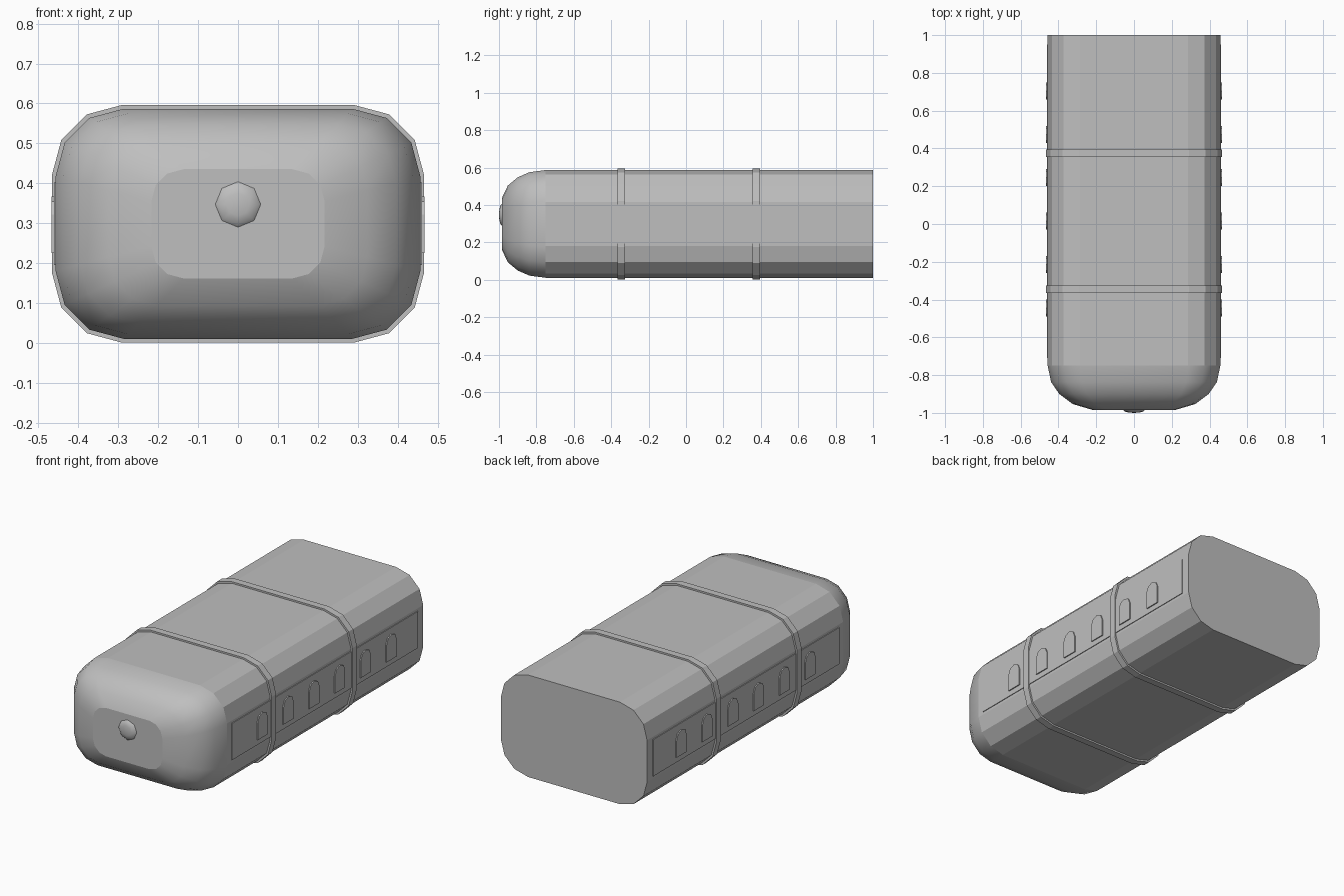
import bpy, bmesh, math
from mathutils import Matrix

if "Cube" in bpy.data.objects:
    bpy.data.objects.remove(bpy.data.objects["Cube"])

ZC = 0.2985  # height of the body axis

grey = bpy.data.materials.new("light_grey")
grey.diffuse_color = (0.52, 0.52, 0.52, 1)
grey.use_nodes = True
grey.node_tree.nodes["Principled BSDF"].inputs["Base Color"].default_value = grey.diffuse_color


def finish(name, bm, angle=0):
    bmesh.ops.recalc_face_normals(bm, faces=bm.faces)
    me = bpy.data.meshes.new(name)
    bm.to_mesh(me)
    bm.free()
    me.materials.append(grey)
    ob = bpy.data.objects.new(name, me)
    bpy.context.collection.objects.link(ob)
    if angle:
        bpy.ops.object.select_all(action='DESELECT')
        ob.select_set(True)
        bpy.context.view_layer.objects.active = ob
        bpy.ops.object.shade_smooth_by_angle(angle=math.radians(angle))
    return ob


def section(hw, hh, r):
    """Rounded rectangle with three facets per corner."""
    pts = []
    for k, (sx, sz) in enumerate([(1, 1), (-1, 1), (-1, -1), (1, -1)]):
        for i in range(4):
            a = math.radians(90 * k + 30 * i)
            pts.append((sx * (hw - r) + r * math.cos(a), sz * (hh - r) + r * math.sin(a)))
    return pts


def loft(bm, pts, stations):
    """Skin scaled copies of a section along y and cap both ends."""
    rings = [[bm.verts.new((x * s, y, ZC + z * s)) for x, z in pts] for y, s in stations]
    n = len(pts)
    for a, b in zip(rings, rings[1:]):
        for i in range(n):
            bm.faces.new((a[i], a[(i + 1) % n], b[(i + 1) % n], b[i]))
    bm.faces.new(rings[0])
    bm.faces.new(rings[-1])


# Main body with the rounded front end
bm = bmesh.new()
loft(bm, section(0.457, 0.288, 0.17),
     [(-0.985, 0.475), (-0.953, 0.71), (-0.9, 0.865), (-0.837, 0.96), (-0.75, 1), (1.0, 1)])
body = finish("body", bm)
for p in body.data.polygons:
    p.use_smooth = -0.98 < p.center.y < -0.75
# keep the nose plate and the start of the straight body crisp
for e in body.data.edges:
    ys = [body.data.vertices[v].co.y for v in e.vertices]
    if max(ys) < -0.98 or (min(ys) > -0.76 and max(ys) < -0.74):
        e.use_edge_sharp = True

# Two raised bands around the body
for name, y in (("front_band", -0.345), ("rear_band", 0.375)):
    bm = bmesh.new()
    loft(bm, section(0.466, 0.2975, 0.175), [(y - 0.02, 1), (y + 0.02, 1)])
    finish(name, bm)

# Round lamp on the nose
bm = bmesh.new()
bmesh.ops.create_uvsphere(bm, u_segments=8, v_segments=6, radius=1)
bmesh.ops.transform(bm, verts=bm.verts, matrix=Matrix.Translation((0, -0.985, 0.347))
                    @ Matrix.Diagonal((0.057, 0.015, 0.057, 1)) @ Matrix.Rotation(math.pi / 2, 4, 'X'))
finish("nose_lamp", bm, 60)


def plate(bm, outline, side, x0, x1):
    """Extrude a (y, z) outline outwards on one side."""
    a = [bm.verts.new((side * x0, y, z)) for y, z in outline]
    b = [bm.verts.new((side * x1, y, z)) for y, z in outline]
    n = len(a)
    for i in range(n):
        bm.faces.new((a[i], a[(i + 1) % n], b[(i + 1) % n], b[i]))
    bm.faces.new(a)
    bm.faces.new(b)


# Side panels and arched windows, mirrored left and right
for side, label in ((1, "right"), (-1, "left")):
    bm = bmesh.new()
    plate(bm, [(-0.71, 0.195), (0.95, 0.195), (0.95, 0.402), (-0.71, 0.402)], side, 0.45, 0.461)
    finish(label + "_side_panel", bm)
    bm = bmesh.new()
    for i in range(6):
        yc = -0.445 + 0.23 * i
        arch = [(yc - 0.045, 0.225), (yc + 0.045, 0.225)]
        arch += [(yc + 0.045 * math.cos(math.radians(t)), 0.322 + 0.045 * math.sin(math.radians(t)))
                 for t in range(0, 181, 45)]
        plate(bm, arch, side, 0.455, 0.467)
    finish(label + "_windows", bm)
